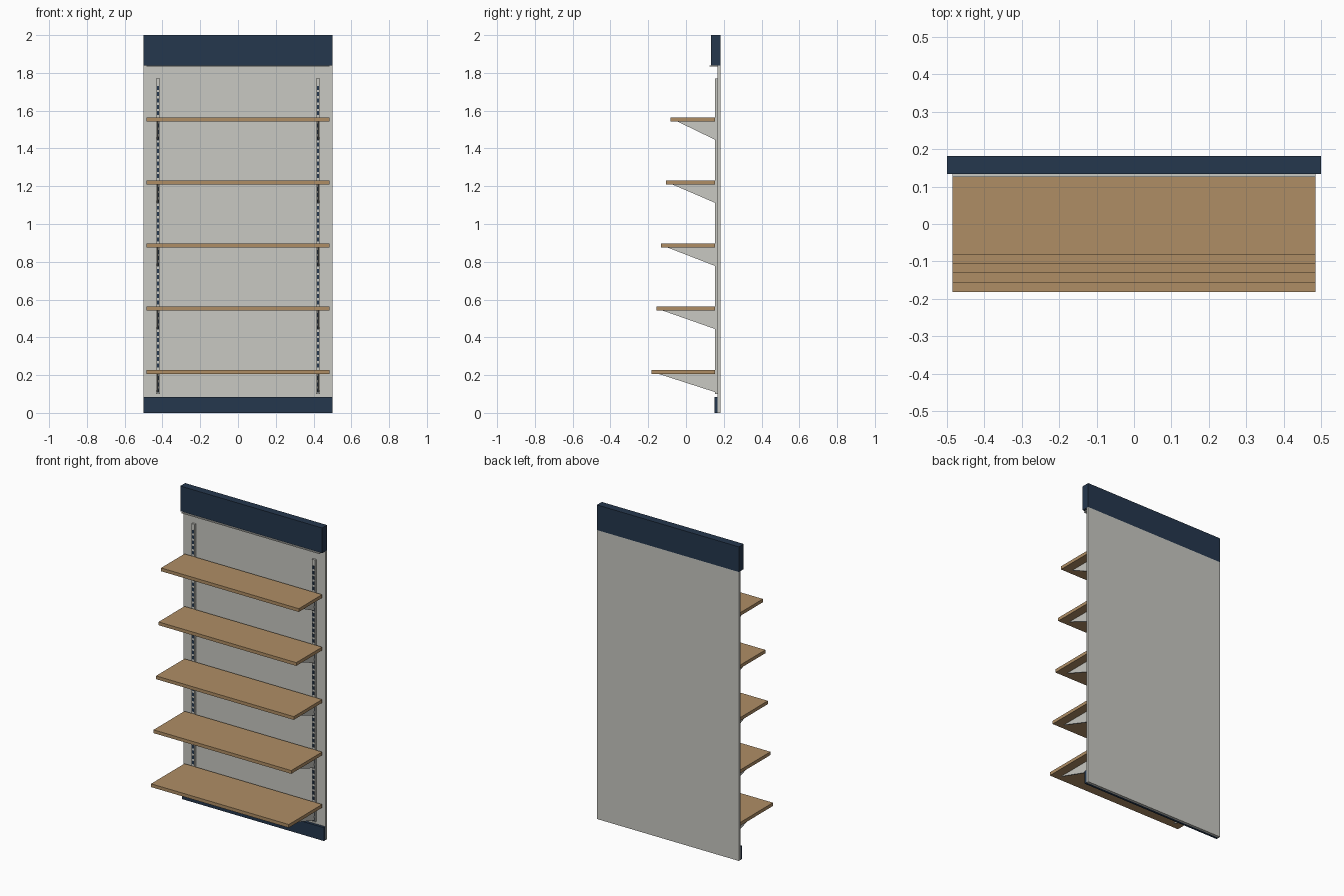
import bpy
import bmesh

if "Cube" in bpy.data.objects:
    bpy.data.objects.remove(bpy.data.objects["Cube"])


def material(name, rgb):
    mat = bpy.data.materials.new(name)
    mat.use_nodes = True
    mat.diffuse_color = (*rgb, 1)
    mat.node_tree.nodes["Principled BSDF"].inputs["Base Color"].default_value = (*rgb, 1)
    return mat


navy = material("navy paint", (0.018, 0.038, 0.075))
grey = material("light grey panel", (0.58, 0.58, 0.54))
wood = material("oak wood", (0.43, 0.27, 0.13))


def finish(name, bm, mat):
    bmesh.ops.recalc_face_normals(bm, faces=bm.faces)
    mesh = bpy.data.meshes.new(name)
    bm.to_mesh(mesh)
    bm.free()
    mesh.materials.append(mat)
    obj = bpy.data.objects.new(name, mesh)
    bpy.context.collection.objects.link(obj)
    return obj


def add_box(bm, x, y, z):
    """Add a box given (min, max) pairs per axis."""
    verts = bmesh.ops.create_cube(bm, size=1)["verts"]
    for v in verts:
        v.co = [span[0] if c < 0 else span[1] for c, span in zip(v.co, (x, y, z))]


def box(name, x, y, z, mat):
    bm = bmesh.new()
    add_box(bm, x, y, z)
    return finish(name, bm, mat)


BACK, PANEL, RAIL = 0.182, 0.167, 0.154
HEADER_Z = 1.84

# Back panel, header, lip under the header, and kick plate
box("back_panel", (-0.5, 0.5), (PANEL, BACK), (0, HEADER_Z), grey)
box("header", (-0.5, 0.5), (0.133, BACK), (HEADER_Z, 2), navy)
box("header_lip", (-0.485, 0.485), (0.125, PANEL), (HEADER_Z - 0.007, HEADER_Z), grey)
box("kick_plate", (-0.5, 0.5), (0.15, PANEL), (0, 0.085), navy)

# Slotted uprights
for side, name in ((1, "left"), (-1, "right")):
    cx = side * 0.424
    box(name + "_upright", (cx - 0.011, cx + 0.011), (RAIL, PANEL), (0.1, 1.77), grey)
    bm = bmesh.new()
    for i in range(49):
        z = 0.107 + i * 0.0334
        add_box(bm, (cx - 0.006, cx + 0.006), (RAIL - 0.001, RAIL + 0.001), (z, z + 0.021))
    finish(name + "_upright_slots", bm, navy)

# Shelves get shallower upwards, each on two tapered brackets
for i in range(5):
    bottom = 0.207 + i * 0.334
    front = -BACK + i * 0.0252
    box(f"shelf_{i + 1}", (-0.485, 0.485), (front, RAIL), (bottom, bottom + 0.021), wood)
    for side, name in ((1, "left"), (-1, "right")):
        bm = bmesh.new()
        profile = ((RAIL, bottom), (front + 0.035, bottom), (RAIL, bottom - 0.097))
        face = bm.faces.new([bm.verts.new((side * 0.424 - 0.004, y, z)) for y, z in profile])
        new = bmesh.ops.extrude_face_region(bm, geom=[face])["geom"]
        moved = [v for v in new if isinstance(v, bmesh.types.BMVert)]
        bmesh.ops.translate(bm, verts=moved, vec=(0.008, 0, 0))
        finish(f"{name}_bracket_{i + 1}", bm, grey)
